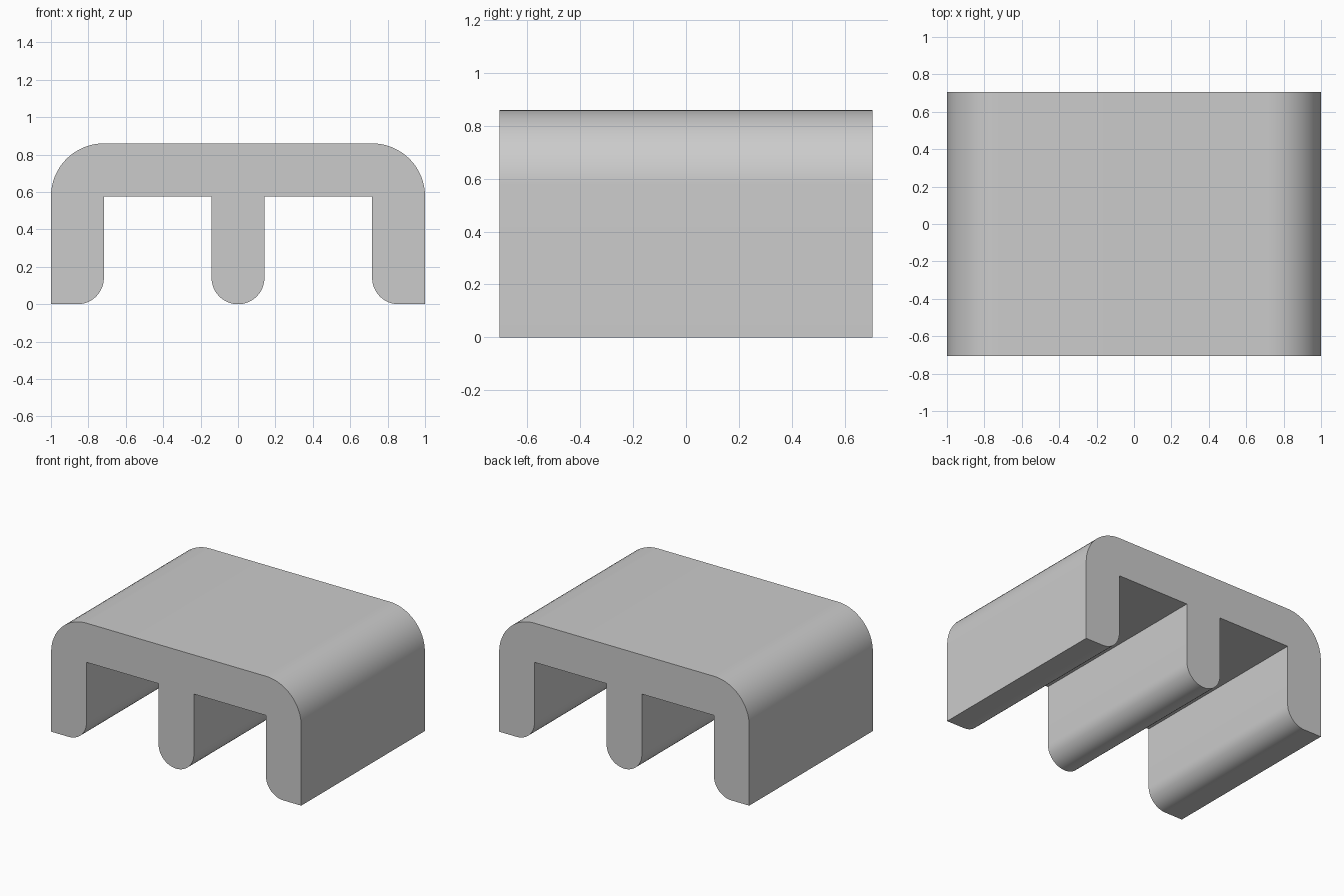
import bpy, bmesh
from math import cos, sin, radians

cube = bpy.data.objects.get("Cube")
if cube:
    bpy.data.objects.remove(cube, do_unlink=True)

HEIGHT, DEPTH = 0.86, 1.412
WALL = 0.283          # thickness of top, legs and centre rib
FOOT = WALL / 2       # radius of the rounded feet


def arc(cx, cz, r, start, end, steps=12):
    angles = [radians(start + (end - start) * i / steps) for i in range(steps + 1)]
    return [(cx + r * cos(a), cz + r * sin(a)) for a in angles]


# Half of the cross-section, from the centre rib round to the top
half = arc(0, FOOT, FOOT, -90, 0)
half += [(FOOT, HEIGHT - WALL), (1 - WALL, HEIGHT - WALL)]
half += arc(1 - FOOT, FOOT, FOOT, 180, 270)
half += [(1, 0)]
half += arc(1 - WALL, HEIGHT - WALL, WALL, 0, 90, 16)

# Mirror to the full outline, sharing the lowest point of the rib
outline = half + [(-x, z) for x, z in reversed(half[1:])]

# Extrude the outline from front to back
bm = bmesh.new()
front = bm.faces.new([bm.verts.new((x, -DEPTH / 2, z)) for x, z in outline])
result = bmesh.ops.extrude_face_region(bm, geom=[front], use_keep_orig=True)
back_verts = [g for g in result["geom"] if isinstance(g, bmesh.types.BMVert)]
bmesh.ops.translate(bm, verts=back_verts, vec=(0, DEPTH, 0))
bmesh.ops.recalc_face_normals(bm, faces=bm.faces)

mesh = bpy.data.meshes.new("ribbed_channel")
bm.to_mesh(mesh)
bm.free()
channel = bpy.data.objects.new("ribbed_channel", mesh)
bpy.context.collection.objects.link(channel)

# Plain grey material
grey = bpy.data.materials.new("light_grey")
grey.use_nodes = True
colour = (0.6, 0.6, 0.6, 1)
grey.diffuse_color = colour
for node in grey.node_tree.nodes:
    if node.type == "BSDF_PRINCIPLED":
        node.inputs["Base Color"].default_value = colour
mesh.materials.append(grey)

# Smooth curves, sharp corners
bpy.ops.object.select_all(action="DESELECT")
channel.select_set(True)
bpy.context.view_layer.objects.active = channel
bpy.ops.object.shade_smooth_by_angle(angle=radians(30))
